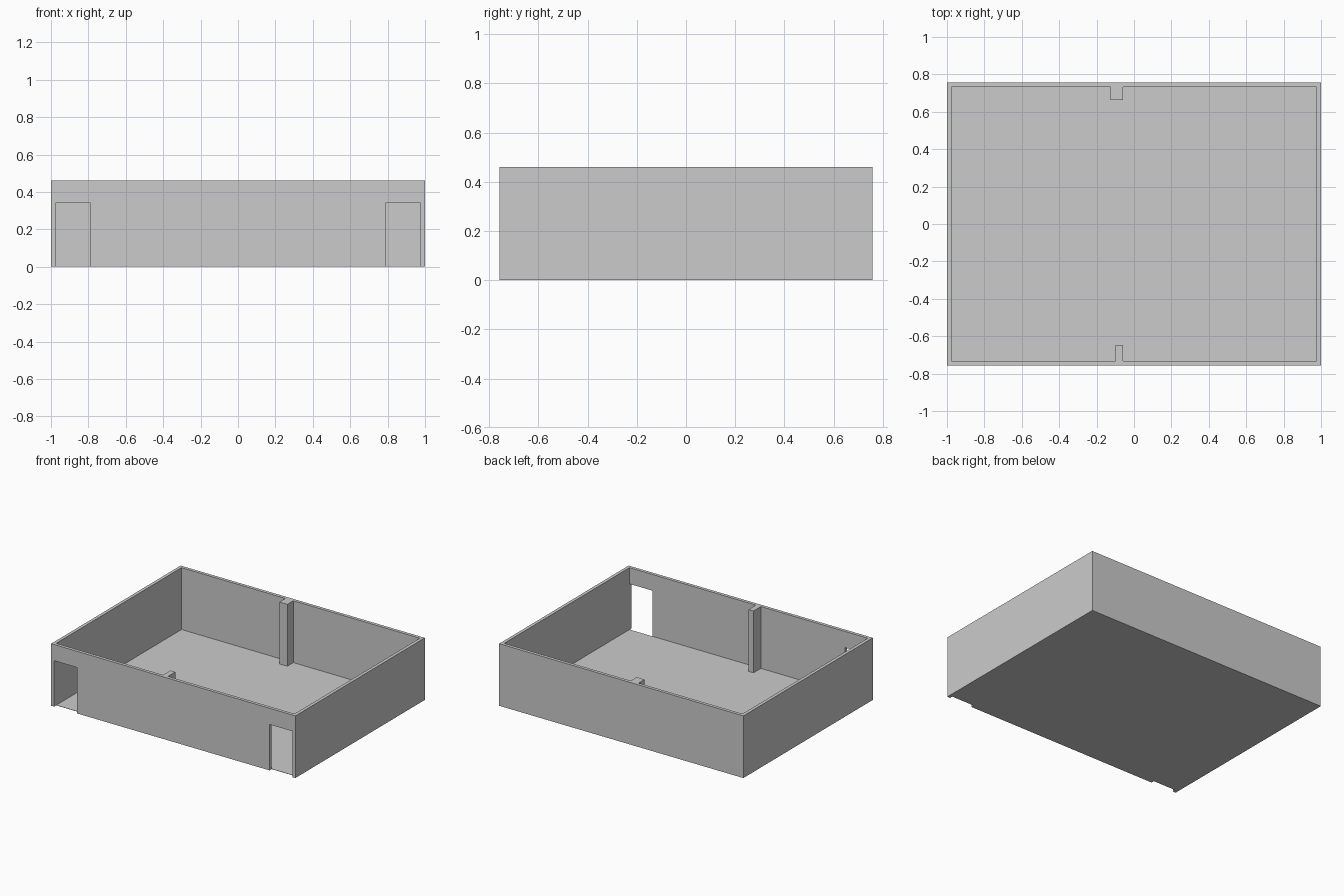
import bpy
import bmesh
from mathutils import Vector

cube = bpy.data.objects.get("Cube")
if cube:
    bpy.data.objects.remove(cube, do_unlink=True)

# Overall sizes
HX, HY, HEIGHT, WALL = 1.0, 0.757, 0.46, 0.024
IX, IY = HX - WALL, HY - WALL
DOOR_H, DOOR_W = 0.34, 0.187
FLOOR_T = 0.002

grey = bpy.data.materials.new("light grey")
grey.use_nodes = True
colour = (0.6, 0.6, 0.6, 1)
grey.diffuse_color = colour
grey.node_tree.nodes["Principled BSDF"].inputs["Base Color"].default_value = colour


def extrude_profile(name, points, offset):
    """Close the profile into a face and extrude it along offset."""
    bm = bmesh.new()
    face = bm.faces.new([bm.verts.new(p) for p in points])
    result = bmesh.ops.extrude_face_region(bm, geom=[face], use_keep_orig=True)
    moved = [v for v in result["geom"] if isinstance(v, bmesh.types.BMVert)]
    bmesh.ops.translate(bm, verts=moved, vec=Vector(offset))
    bmesh.ops.recalc_face_normals(bm, faces=bm.faces)
    mesh = bpy.data.meshes.new(name)
    bm.to_mesh(mesh)
    bm.free()
    mesh.materials.append(grey)
    obj = bpy.data.objects.new(name, mesh)
    bpy.context.collection.objects.link(obj)
    return obj


def rectangle(x0, x1, y0, y1, z=0):
    return [(x0, y0, z), (x1, y0, z), (x1, y1, z), (x0, y1, z)]


# Side and back walls in one plan, with the back pillar standing inward
back_plan = [(-HX, -IY), (-HX, HY), (HX, HY), (HX, -IY),
             (IX, -IY), (IX, IY),
             (-0.06, IY), (-0.06, 0.663), (-0.125, 0.663), (-0.125, IY),
             (-IX, IY), (-IX, -IY)]
extrude_profile("side_and_back_walls", [(x, y, 0) for x, y in back_plan], (0, 0, HEIGHT))

# Front wall with a doorway at each end
inner = IX - DOOR_W
half = [(inner, 0), (inner, DOOR_H), (IX, DOOR_H), (IX, 0), (HX, 0), (HX, HEIGHT)]
elevation = half + [(-x, z) for x, z in reversed(half)]
extrude_profile("front_wall", [(x, -HY, z) for x, z in elevation], (0, WALL, 0))

# Front pillar and the floor between the walls
extrude_profile("front_pillar", rectangle(-0.10, -0.06, -IY, -0.647), (0, 0, HEIGHT))
extrude_profile("floor", rectangle(-IX, IX, -IY, IY), (0, 0, FLOOR_T))
